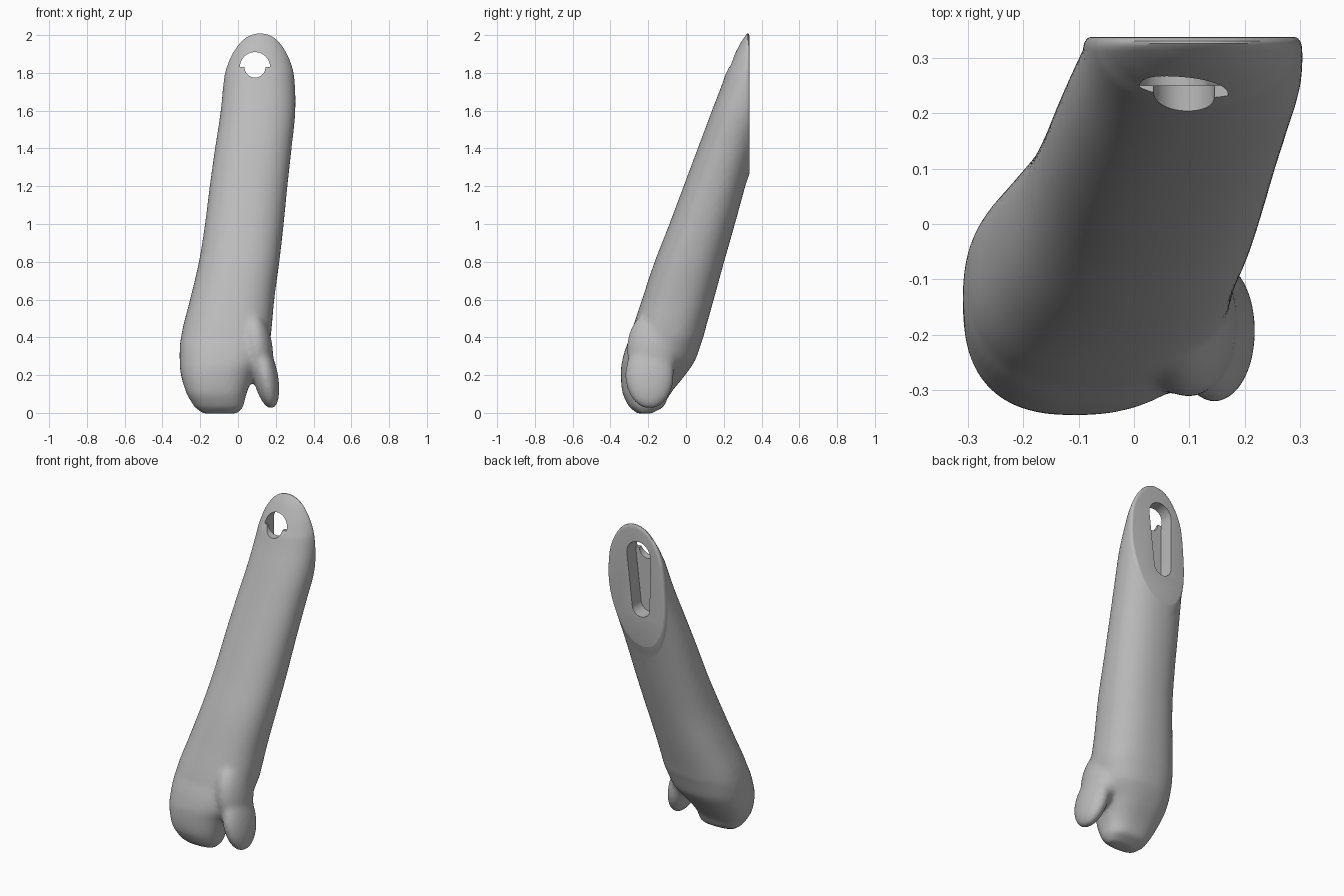
import bpy, bmesh, math
from mathutils import Vector, Matrix

if "Cube" in bpy.data.objects:
    bpy.data.objects.remove(bpy.data.objects["Cube"])

BACK = 0.337     # flat mounting face
LIP = 0.023      # depth of the rounded rim

grey = bpy.data.materials.new("plain grey")
grey.diffuse_color = (0.5, 0.5, 0.5, 1)
grey.use_nodes = True
grey.node_tree.nodes["Principled BSDF"].inputs["Base Color"].default_value = (0.5, 0.5, 0.5, 1)


def add_object(name, bm):
    bmesh.ops.recalc_face_normals(bm, faces=bm.faces)
    mesh = bpy.data.meshes.new(name)
    bm.to_mesh(mesh)
    bm.free()
    obj = bpy.data.objects.new(name, mesh)
    bpy.context.collection.objects.link(obj)
    return obj


def bake(obj):
    """Apply every modifier on the object."""
    graph = bpy.context.evaluated_depsgraph_get()
    mesh = bpy.data.meshes.new_from_object(obj.evaluated_get(graph))
    obj.modifiers.clear()
    obj.data = mesh


def spline(a, b, c, d, t):
    return 0.5 * (2 * b + (c - a) * t + (2 * a - 5 * b + 4 * c - d) * t * t
                  + (3 * b - a - 3 * c + d) * t ** 3)


def smooth_rows(rows, steps=5):
    out = []
    for i in range(len(rows) - 1):
        p = [rows[max(i - 1, 0)], rows[i], rows[i + 1], rows[min(i + 2, len(rows) - 1)]]
        for s in range(steps):
            t = s / steps
            row = [spline(*v, t) for v in zip(*p)]
            row[0] = p[1][0] + (p[2][0] - p[1][0]) * t
            out.append(row)
    return out + [rows[-1]]


def power(v, e):
    return math.copysign(abs(v) ** e, v)


# Leaning shaft with its main foot lobe: height, left, right, front, back
sections = [
    (-0.004, -0.19, 0.0, -0.26, -0.18),
    (0.03, -0.23, 0.028, -0.30, -0.12),
    (0.10, -0.272, 0.045, -0.335, -0.083),
    (0.20, -0.302, 0.085, -0.345, -0.005),
    (0.28, -0.309, 0.14, -0.337, 0.05),
    (0.40, -0.302, 0.173, -0.297, 0.092),
    (0.60, -0.254, 0.192, -0.233, 0.147),
    (0.80, -0.207, 0.219, -0.166, 0.202),
    (1.00, -0.175, 0.242, -0.088, 0.259),
    (1.20, -0.15, 0.262, -0.013, 0.314),
    (1.40, -0.122, 0.284, 0.062, 0.372),
    (1.60, -0.092, 0.304, 0.137, 0.432),
    (1.80, -0.073, 0.299, 0.211, 0.485),
    (1.90, -0.05, 0.280, 0.258, 0.52),
    (2.00, -0.01, 0.245, 0.318, 0.55),
    (2.20, 0.03, 0.21, 0.44, 0.60),
]
bm = bmesh.new()
rings = []
for z, x0, x1, y0, y1 in smooth_rows(sections):
    ring = []
    e = 0.8 + 0.1 * min(z, 1)      # squarer towards the foot
    for k in range(64):
        a = math.tau * k / 64
        ring.append(bm.verts.new(((x0 + x1) / 2 + (x1 - x0) / 2 * power(math.cos(a), e),
                                  (y0 + y1) / 2 + (y1 - y0) / 2 * power(math.sin(a), e), z)))
    rings.append(ring)
for low, high in zip(rings, rings[1:]):
    for k in range(64):
        j = (k + 1) % 64
        bm.faces.new((low[k], low[j], high[j], high[k]))
bm.faces.new(rings[0])
bm.faces.new(rings[-1])

# Small side lobe of the foot and the swelling that joins it to the shaft
for centre, lean, radii in (((0.145, -0.193, 0.2), -0.2, (0.066, 0.13, 0.182)),
                            ((0.098, -0.175, 0.34), -0.12, (0.086, 0.138, 0.2))):
    place = (Matrix.Translation(centre) @ Matrix.Rotation(lean, 4, 'Y')
             @ Matrix.Diagonal((*radii, 1)))
    bmesh.ops.create_uvsphere(bm, u_segments=32, v_segments=20, radius=1, matrix=place)
leg = add_object("leg", bm)

# Blend shaft and lobes into one skin
remesh = leg.modifiers.new("blend", 'REMESH')
remesh.mode = 'VOXEL'
remesh.voxel_size = 0.01
soften = leg.modifiers.new("soften", 'SMOOTH')
soften.factor = 0.5
soften.iterations = 24
bake(leg)

# Slice the upper back flat and roll its rim inwards
bm = bmesh.new()
bm.from_mesh(leg.data)
cut = bmesh.ops.bisect_plane(bm, geom=bm.verts[:] + bm.edges[:] + bm.faces[:], dist=1e-5,
                             plane_co=(0, BACK - LIP, 0), plane_no=(0, 1, 0), clear_outer=True)
edges = [e for e in cut["geom_cut"] if isinstance(e, bmesh.types.BMEdge) and e.is_boundary]
rim = {v for e in edges for v in e.verts}
low, high = min(v.co.z for v in rim), max(v.co.z for v in rim)
mid_x = (min(v.co.x for v in rim) + max(v.co.x for v in rim)) / 2
origin = {v: v.co.copy() for v in rim}
steps = 6
for s in range(1, steps + 1):
    a = math.pi / 2 * s / steps
    grown = bmesh.ops.extrude_edge_only(bm, edges=edges)["geom"]
    edges = [e for e in grown if isinstance(e, bmesh.types.BMEdge)]
    verts = [v for v in grown if isinstance(v, bmesh.types.BMVert)]
    inward = 1 - math.cos(a)
    fresh = {}
    for v in verts:
        base = min((o for e in v.link_edges for o in [e.other_vert(v)] if o in origin),
                   key=lambda o: (o.co - v.co).length)
        co = origin[base]
        t = (co.z - low) / (high - low)
        shift = (0.07 * math.sin(a) * (1 - t) ** 2
                 + (0.018 * math.sin(2 * a) - 0.015 * inward) * t ** 3)
        fresh[v] = co
        v.co = Vector((mid_x + (co.x - mid_x) * (1 - 0.07 * inward),
                       BACK - LIP + LIP * math.sin(a), co.z + shift))
    origin = fresh
bmesh.ops.edgeloop_fill(bm, edges=edges)
bmesh.ops.recalc_face_normals(bm, faces=bm.faces)
bm.to_mesh(leg.data)
bm.free()


def prism(name, outline, y0, y1):
    bm = bmesh.new()
    face = bm.faces.new([bm.verts.new((x, y0, z)) for x, z in outline])
    grown = bmesh.ops.extrude_face_region(bm, geom=[face])["geom"]
    for v in grown:
        if isinstance(v, bmesh.types.BMVert):
            v.co.y = y1
    return add_object(name, bm)


def arc(cx, cz, r, start, end, n=24):
    return [(cx + r * math.cos(start + (end - start) * k / n),
             cz + r * math.sin(start + (end - start) * k / n)) for k in range(n + 1)]


# Tapering hanging slot, with a stepped hole right through at its upper end
pocket = prism("slot_cutter", arc(0.09, 1.83, 0.08, 0, math.pi)
               + arc(0.073, 1.51, 0.06, math.pi, math.tau), 0.25, 0.5)
hole = prism("hole_cutter", arc(0.09, 1.83, 0.08, 0, math.pi)
             + arc(0.09, 1.83, 0.055, math.pi, math.tau), 0.0, 0.55)
for cutter in (pocket, hole):
    cutter.hide_render = True
    mod = leg.modifiers.new("cut", 'BOOLEAN')
    mod.operation = 'DIFFERENCE'
    mod.solver = 'EXACT'
    mod.object = cutter
bake(leg)
for cutter in (pocket, hole):
    bpy.data.objects.remove(cutter)

# Colour and shading
leg.data.materials.clear()
leg.data.materials.append(grey)
bpy.ops.object.select_all(action='DESELECT')
leg.select_set(True)
bpy.context.view_layer.objects.active = leg
bpy.ops.object.shade_smooth_by_angle(angle=math.radians(35))
